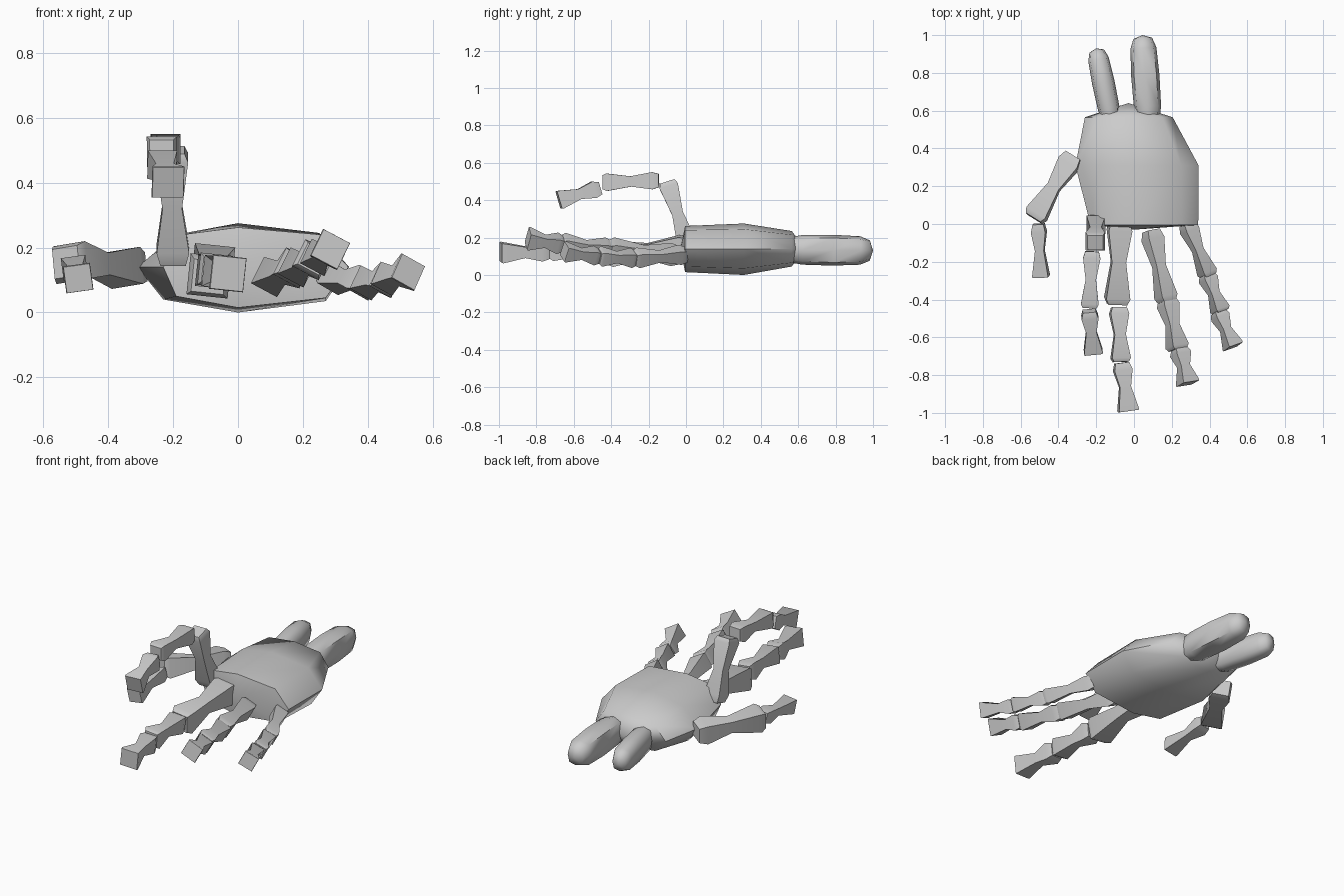
import bpy, bmesh, math
from mathutils import Vector, Matrix

cube = bpy.data.objects.get("Cube")
if cube:
    bpy.data.objects.remove(cube, do_unlink=True)

bone_mat = bpy.data.materials.new("bone grey")
bone_mat.use_nodes = True
GREY = (0.6, 0.6, 0.6, 1)
bone_mat.diffuse_color = GREY
bone_mat.node_tree.nodes["Principled BSDF"].inputs["Base Color"].default_value = GREY


def loft(name, rings, start=None, end=None, angle=45):
    """Skin a list of rings; close each end with a point or a flat face."""
    bm = bmesh.new()
    loops = [[bm.verts.new(p) for p in ring] for ring in rings]
    n = len(loops[0])
    for a, b in zip(loops, loops[1:]):
        for i in range(n):
            j = (i + 1) % n
            bm.faces.new((a[i], a[j], b[j], b[i]))
    for loop, tip in ((loops[0], start), (loops[-1], end)):
        if tip is None:
            bm.faces.new(loop)
        else:
            c = bm.verts.new(tip)
            for i in range(n):
                bm.faces.new((loop[i], loop[(i + 1) % n], c))
    bmesh.ops.recalc_face_normals(bm, faces=bm.faces)
    mesh = bpy.data.meshes.new(name)
    bm.to_mesh(mesh)
    bm.free()
    mesh.materials.append(bone_mat)
    ob = bpy.data.objects.new(name, mesh)
    bpy.context.collection.objects.link(ob)
    bpy.ops.object.select_all(action='DESELECT')
    ob.select_set(True)
    bpy.context.view_layer.objects.active = ob
    bpy.ops.object.shade_smooth_by_angle(angle=math.radians(angle))
    return ob


def frame(p0, p1, roll=0):
    """Axis plus two cross directions for a part running from p0 to p1."""
    axis = (p1 - p0).normalized()
    up = Vector((0, 0, 1)) if abs(axis.z) < 0.8 else Vector((0, 1, 0))
    side = axis.cross(up).normalized()
    up = side.cross(axis)
    turn = Matrix.Rotation(math.radians(roll), 3, axis)
    return turn @ side, turn @ up


# Waisted square bones: (position along axis, share of full width)
KNUCKLE = [(0, .78), (.12, 1), (.5, .6), (.93, 1.02), (1, .8)]
TIP = [(0, .75), (.15, .98), (.5, .6), (.97, 1.08), (1, 1.04)]


def bone(name, p0, p1, w, roll, profile):
    p0, p1 = Vector(p0), Vector(p1)
    s, u = frame(p0, p1, roll)
    rings = []
    for t, k in profile:
        c, h = p0.lerp(p1, t), w * k / 2
        rings.append([c + s * h * a + u * h * b
                      for a, b in ((-1, -1), (1, -1), (1, 1), (-1, 1))])
    loft(name, rings, angle=50)


# Each digit: roll, then bones as (start, end, width)
DIGITS = {
    "thumb": (8, [((-.32, .36, .135), (-.53, .03, .155), .115),
                  ((-.505, 0, .14), (-.492, -.28, .105), .078)]),
    "raised_finger": (0, [((-.20, .01, .155), (-.205, -.10, .50), .10),
                          ((-.222, -.145, .505), (-.235, -.445, .495), .092),
                          ((-.237, -.46, .465), (-.215, -.68, .40), .092)]),
    "middle_finger": (-6, [((-.075, .02, .15), (-.09, -.425, .11), .125),
                           ((-.08, -.44, .125), (-.07, -.73, .13), .098),
                           ((-.065, -.735, .125), (-.03, -.99, .12), .098)]),
    "ring_finger": (-28, [((.09, -.035, .105), (.175, -.41, .14), .092),
                          ((.175, -.40, .135), (.232, -.665, .165), .092),
                          ((.24, -.66, .165), (.285, -.845, .195), .088)]),
    "little_finger": (-28, [((.28, 0, .11), (.395, -.275, .09), .08),
                            ((.385, -.27, .09), (.46, -.465, .10), .08),
                            ((.445, -.465, .10), (.525, -.65, .125), .08)]),
}
for digit, (roll, bones) in DIGITS.items():
    for i, (p0, p1, w) in enumerate(bones):
        last = i == len(bones) - 1
        bone(f"{digit}_bone_{i + 1}", p0, p1, w, roll, TIP if last else KNUCKLE)

# Palm: eight-sided sections (x, z) from knuckles to wrist
PALM = [
    (-.005, [(-.23, .14), (-.17, .24), (0, .262), (.25, .24),
             (.34, .14), (.27, .045), (0, .015), (-.19, .05)]),
    (.31, [(-.31, .14), (-.19, .24), (0, .275), (.25, .245),
           (.342, .14), (.27, .035), (0, 0), (-.23, .04)]),
    (.565, [(-.26, .14), (-.19, .215), (-.02, .235), (.15, .215),
            (.205, .14), (.15, .065), (-.02, .045), (-.19, .065)]),
]
loft("palm", [[(x, y, z) for x, z in sec] for y, sec in PALM],
     start=(0, -.03, .14), end=(-.03, .64, .14), angle=60)


# Rounded forearm stubs
def stub(name, p0, p1, width, height):
    p0, p1 = Vector(p0), Vector(p1)
    s, u = frame(p0, p1)
    rings = []
    for t, k in ((0, .85), (.12, .96), (.5, 1), (.84, .92), (.96, .66)):
        c = p0.lerp(p1, t)
        ring = []
        for i in range(8):
            a = math.tau * i / 8
            r = 1.12 if i % 2 else 1
            ring.append(c + s * math.cos(a) * r * k * width / 2
                        + u * math.sin(a) * r * k * height / 2)
        rings.append(ring)
    loft(name, rings, end=p1, angle=60)


stub("large_forearm_bone", (.075, .57, .135), (.045, 1.0, .13), .15, .165)
stub("small_forearm_bone", (-.125, .57, .135), (-.20, .93, .13), .12, .15)
